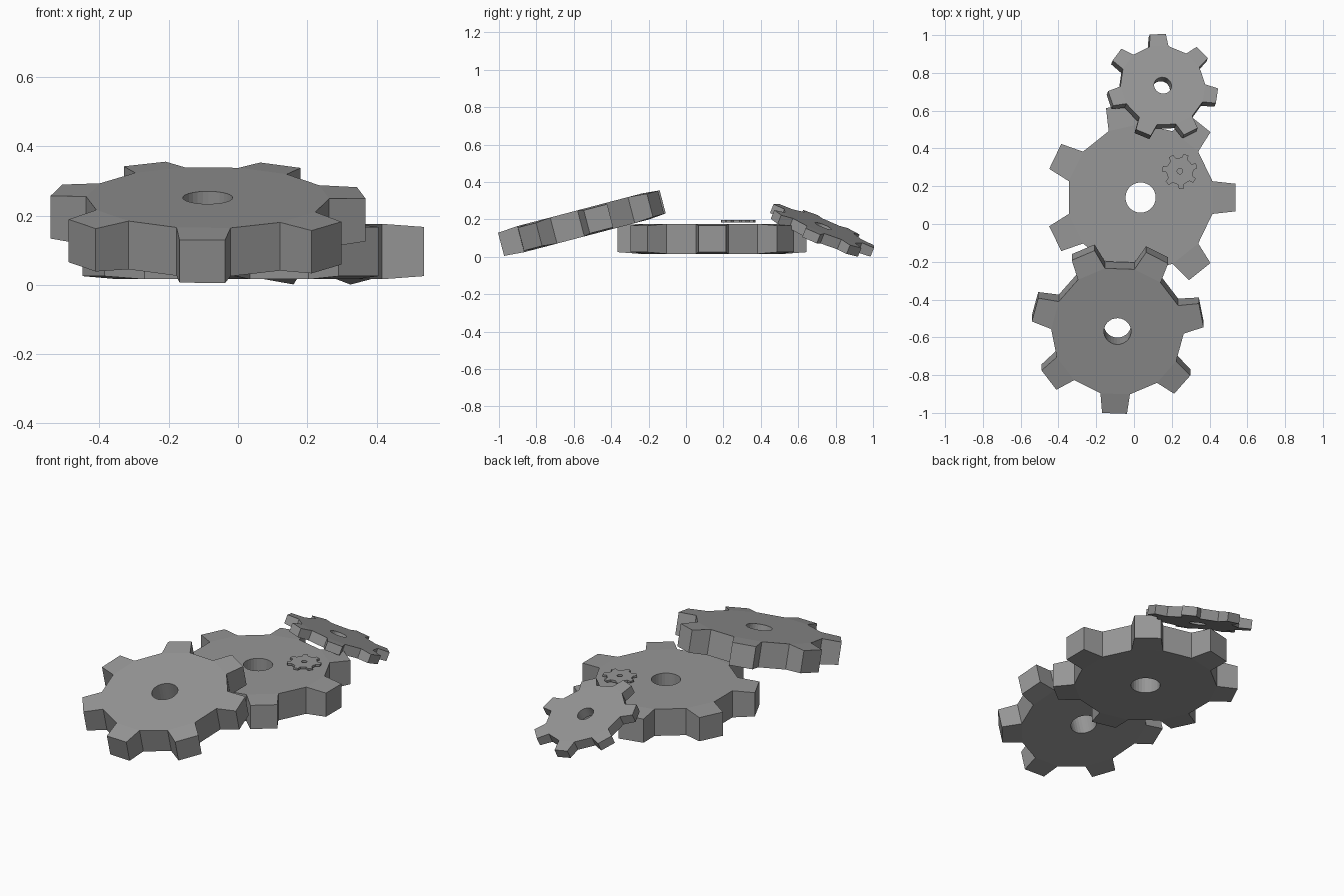
import bpy, bmesh, math
from mathutils import Vector, Matrix

if "Cube" in bpy.data.objects:
    bpy.data.objects.remove(bpy.data.objects["Cube"])

TEETH = 7
PITCH = 2 * math.pi / TEETH
HOLE, ROOT, TIP = 0.08, 0.39, 0.507      # radii of the unit gear
ROOT_Z, TIP_Z = 0.08, 0.071              # half thickness at root and tip
TIP_HALF = math.radians(8.3)             # half angle of a tooth tip

# dark grey metal
metal = bpy.data.materials.new("dark_grey")
metal.diffuse_color = (0.31, 0.31, 0.31, 1)
metal.use_nodes = True
metal.node_tree.nodes["Principled BSDF"].inputs["Base Color"].default_value = metal.diffuse_color


def gear(name, center, scale, thickness, normal, phase):
    bm = bmesh.new()

    def vert(r, a, z):
        return bm.verts.new((r * scale * math.cos(a), r * scale * math.sin(a), z * thickness))

    # rings of the body: four steps per pitch, straight chords under teeth and gaps
    n = TEETH * 4
    rings = {}
    for side in (1, -1):
        hole, root = [], []
        for i in range(n):
            a = (i - 1) * PITCH / 4
            hole.append(vert(HOLE, a, side * ROOT_Z))
            r = ROOT if i % 2 == 0 else ROOT * math.cos(PITCH / 4)
            root.append(vert(r, a, side * ROOT_Z))
        tips = [[vert(TIP, k * PITCH + s * TIP_HALF, side * TIP_Z) for s in (-1, 1)]
                for k in range(TEETH)]
        rings[side] = (hole, root, tips)

    # top and bottom faces
    for hole, root, tips in rings.values():
        for i in range(n):
            j = (i + 1) % n
            bm.faces.new((hole[i], root[i], root[j], hole[j]))
        for k in range(TEETH):
            i = 4 * k
            bm.faces.new((root[i], tips[k][0], tips[k][1], root[i + 2], root[i + 1]))

    # bore, tooth flanks, tooth tips and gaps
    (h1, r1, t1), (h2, r2, t2) = rings[1], rings[-1]
    for i in range(n):
        j = (i + 1) % n
        bm.faces.new((h1[i], h1[j], h2[j], h2[i]))
        if i % 4 >= 2:
            bm.faces.new((r1[i], r1[j], r2[j], r2[i]))
    for k in range(TEETH):
        i = 4 * k
        top = [r1[i], *t1[k], r1[i + 2]]
        low = [r2[i], *t2[k], r2[i + 2]]
        for m in range(3):
            bm.faces.new((top[m], top[m + 1], low[m + 1], low[m]))

    bmesh.ops.recalc_face_normals(bm, faces=bm.faces)
    mesh = bpy.data.meshes.new(name)
    bm.to_mesh(mesh)
    bm.free()
    mesh.materials.append(metal)
    ob = bpy.data.objects.new(name, mesh)
    bpy.context.collection.objects.link(ob)
    tilt = Vector((0, 0, 1)).rotation_difference(Vector(normal).normalized())
    ob.matrix_world = (Matrix.Translation(center) @ tilt.to_matrix().to_4x4()
                       @ Matrix.Rotation(math.radians(phase), 4, 'Z'))
    return ob


slope = math.tan(math.radians(14.7))
gear("large_gear", (0.035, 0.14, 0.096), 1.0, 1.0, (0, 0, 1), 0)
gear("front_tilted_gear", (-0.0875, -0.55, 0.182), 0.9, 0.9, (0, -slope, 1), -92)
gear("back_tilted_gear", (0.148, 0.723, 0.139), 0.585, 0.36, (0.17, 0.41, 1), -9.5)
gear("tiny_gear", (0.243, 0.28, 0.19), 0.185, 0.08, (0, 0, 1), 18)
